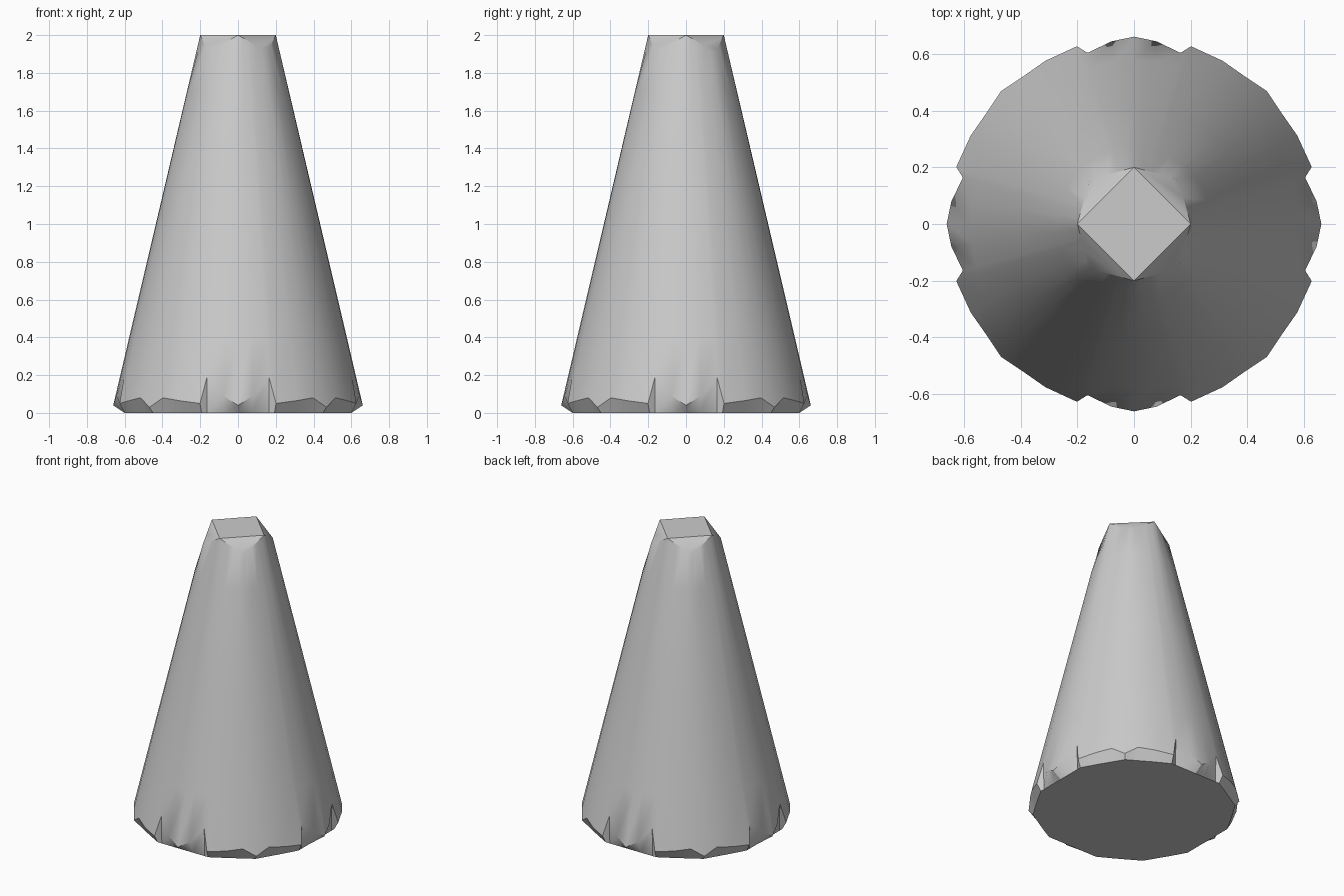
import bpy, bmesh
from math import radians, degrees, sin, cos, pi
from mathutils import Vector

if "Cube" in bpy.data.objects:
    bpy.data.objects.remove(bpy.data.objects["Cube"])

# Heights of the ragged rim over one eighth of the circle: (angle, z)
RIM = [(0, .04), (7, .09), (15.2, .19), (17.8, .05), (28.5, .065), (37.6, .08), (45, .03)]
TOP, TIP = 2.0, 0.2
SHOULDER = 1.91


def cone_radius(z):
    return 0.67 - 0.235 * z


def chord_radius(angle, a, b):
    """Distance from the axis to the line a-b in direction angle."""
    d, e = Vector((cos(angle), sin(angle))), b - a
    return (a.x * e.y - a.y * e.x) / (d.x * e.y - d.y * e.x)


# Mirror the eighth into a quarter, then repeat it four times
quarter = RIM + [(90 - a, z) for a, z in reversed(RIM[1:-1])]
outline = [(a + 90 * q, z) for q in range(4) for a, z in quarter]
per = len(quarter)

bm = bmesh.new()


def ring(point):
    verts = []
    for deg, rim_z in outline:
        t = deg % 90
        fold = radians(min(t, 90 - t))
        r, z = point(fold, rim_z)
        a = radians(deg)
        verts.append(bm.verts.new((r * cos(a), r * sin(a), z)))
    return verts


def base(fold, z):
    corner = Vector((.6, .2))
    if fold < radians(18.43):
        return 0.6 / cos(fold), 0
    return chord_radius(fold, corner, Vector((.45, .45))), 0


def rim(fold, z):
    return cone_radius(z), z


def level(height):
    return lambda fold, z: (cone_radius(height), height)


def crown(fold, z):
    tip = Vector((TIP, 0))
    s = cone_radius(SHOULDER) * cos(pi / 4)
    r = chord_radius(fold, tip, Vector((s, s)))
    k = r * sin(fold) / s
    return r, TOP + (SHOULDER - TOP) * k


rings = [ring(f) for f in (base, rim, level(.4), level(1.1), level(1.7), crown)]

# Side walls
n = len(outline)
for low, high in zip(rings, rings[1:]):
    for i in range(n):
        j = (i + 1) % n
        bm.faces.new((low[i], low[j], high[j], high[i]))

# Flat base, four sloping corner facets and the square tip
bm.faces.new(rings[0][::-1])
last = rings[-1]
for q in range(4):
    bm.faces.new([last[(q * per + i) % n] for i in range(per + 1)])
bm.faces.new([last[q * per] for q in range(4)])
bmesh.ops.recalc_face_normals(bm, faces=bm.faces)

mesh = bpy.data.meshes.new("cone_body")
bm.to_mesh(mesh)
bm.free()
cone = bpy.data.objects.new("cone_body", mesh)
bpy.context.collection.objects.link(cone)

# Plain grey
grey = bpy.data.materials.new("plain_grey")
grey.use_nodes = True
colour = (0.6, 0.6, 0.6, 1)
grey.diffuse_color = colour
grey.node_tree.nodes["Principled BSDF"].inputs["Base Color"].default_value = colour
mesh.materials.append(grey)

bpy.context.view_layer.objects.active = cone
cone.select_set(True)
bpy.ops.object.shade_smooth_by_angle(angle=radians(30))
